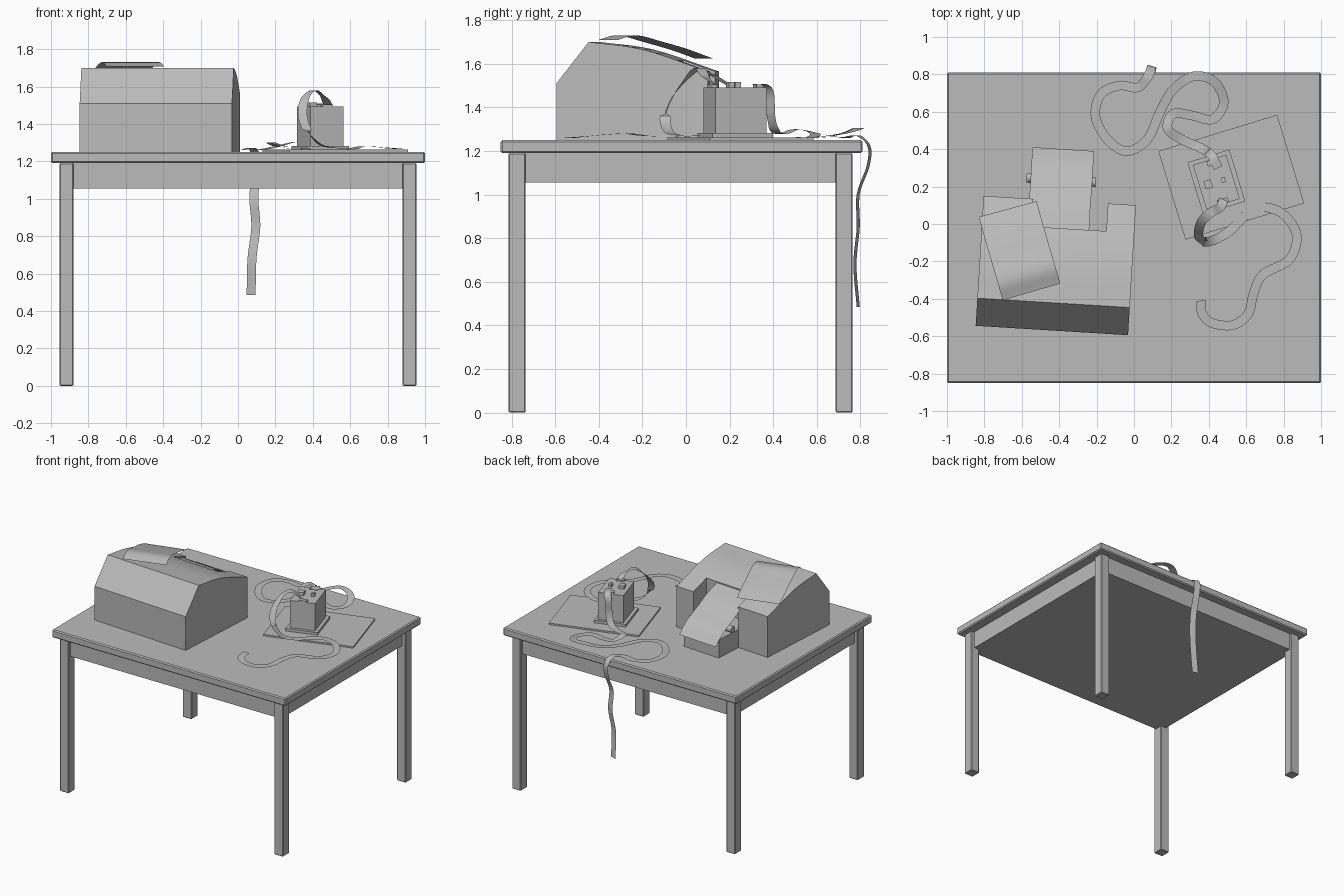
import bpy, bmesh, math
from mathutils import Vector, Matrix

if "Cube" in bpy.data.objects:
    bpy.data.objects.remove(bpy.data.objects["Cube"])

grey = bpy.data.materials.new("plain grey")
grey.use_nodes = True
grey.diffuse_color = (0.5, 0.5, 0.5, 1)
grey.node_tree.nodes["Principled BSDF"].inputs["Base Color"].default_value = (0.5, 0.5, 0.5, 1)


def finish(name, bm, smooth=False):
    mesh = bpy.data.meshes.new(name)
    bm.to_mesh(mesh)
    bm.free()
    mesh.materials.append(grey)
    ob = bpy.data.objects.new(name, mesh)
    bpy.context.collection.objects.link(ob)
    if smooth:
        bpy.ops.object.select_all(action="DESELECT")
        ob.select_set(True)
        bpy.context.view_layer.objects.active = ob
        bpy.ops.object.shade_smooth_by_angle(angle=math.radians(25))
    return ob


def box(name, size, centre, turn=0, bevel=0):
    bm = bmesh.new()
    bmesh.ops.create_cube(bm, size=1)
    bmesh.ops.scale(bm, vec=size, verts=bm.verts)
    if bevel:
        bmesh.ops.bevel(bm, geom=bm.edges[:], offset=bevel, segments=1, affect="EDGES")
    ob = finish(name, bm)
    ob.location = centre
    ob.rotation_euler.z = math.radians(turn)
    return ob


def smooth_path(points, steps=8):
    """Catmull-Rom curve through the points."""
    p = [Vector(q) for q in points]
    p = [2 * p[0] - p[1]] + p + [2 * p[-1] - p[-2]]
    out = []
    for a, b, c, d in zip(p, p[1:], p[2:], p[3:]):
        for i in range(steps):
            t = i / steps
            out.append(0.5 * (2 * b + (c - a) * t + (2 * a - 5 * b + 4 * c - d) * t ** 2
                              + (3 * b - a - 3 * c + d) * t ** 3))
    return out + [p[-2]]


def strip(name, points, width):
    """Thin flat band that follows a path and stays level across its width."""
    path = smooth_path(points)
    bm = bmesh.new()
    side, last = None, None
    for i, q in enumerate(path):
        tangent = (path[min(i + 1, len(path) - 1)] - path[max(i - 1, 0)]).normalized()
        across = tangent.cross(Vector((0, 0, 1)))
        if side is None:
            side = across.normalized()
        elif across.length > 0.5:
            across.normalize()
            side = -across if across.dot(side) < 0 else across
        pair = [bm.verts.new(q + s * side * width / 2) for s in (-1, 1)]
        if last:
            bm.faces.new((last[0], last[1], pair[1], pair[0]))
        last = pair
    return finish(name, bm, True)


# Table
box("table_top", (2, 1.66, 0.06), (0, -0.02, 1.22), bevel=0.008)
box("table_apron", (1.85, 1.54, 0.135), (0, -0.025, 1.1225))
for sx, lr in ((-1, "right"), (1, "left")):
    for y, fb in ((-0.775, "front"), (0.725, "back")):
        box(f"{fb}_{lr}_leg", (0.076, 0.078, 1.19), (sx * 0.917, y, 0.595), bevel=0.005)

# Machine cover: side profile extruded across, with a notch cut in the back
rear = smooth_path([(0, -0.2, 1.70), (0, 0.05, 1.665), (0, 0.348, 1.565)], 5)
profile = [Vector((0, 0.348, 1.25)), Vector((0, -0.348, 1.25)), Vector((0, -0.348, 1.51))] + rear
bm = bmesh.new()
face = bm.faces.new([bm.verts.new(q - Vector((0.408, 0, 0))) for q in profile])
moved = bmesh.ops.extrude_face_region(bm, geom=[face])["geom"]
bmesh.ops.translate(bm, vec=(0.816, 0, 0), verts=[v for v in moved if isinstance(v, bmesh.types.BMVert)])
bmesh.ops.recalc_face_normals(bm, faces=bm.faces)
cover = finish("machine_cover", bm, True)
place = Matrix.Translation((-0.418, -0.222, 0)) @ Matrix.Rotation(math.radians(-3.5), 4, "Z")
cover.matrix_world = place
cutter = box("notch_cutter", (0.40, 0.4, 1), (0, 0, 0))
cutter.matrix_world = place @ Matrix.Translation((0.058, 0.4, 1.6))
cutter.hide_render = True
cutter.hide_viewport = True
cutter.display_type = "WIRE"
cut = cover.modifiers.new("notch", "BOOLEAN")
cut.operation, cut.object, cut.solver = "DIFFERENCE", cutter, "EXACT"

# Carriage in the notch, with its roller
box("carriage", (0.31, 0.36, 0.14), (-0.385, 0.165, 1.32), -3.5)
bm = bmesh.new()
bmesh.ops.create_cone(bm, cap_ends=True, segments=16, radius1=0.025, radius2=0.025, depth=0.37)
roller = finish("roller", bm, True)
roller.rotation_euler = (0, math.radians(90), math.radians(-3.5))
roller.location = (-0.39, 0.235, 1.44)

# Paper sheets
strip("feeding_sheet", [(-0.405, -0.03, 1.61), (-0.398, 0.1, 1.56), (-0.39, 0.2, 1.5),
                        (-0.383, 0.32, 1.435), (-0.378, 0.4, 1.36)], 0.33)
strip("loose_sheet", [(-0.675, 0.08, 1.625), (-0.645, -0.03, 1.665), (-0.61, -0.15, 1.70),
                      (-0.575, -0.27, 1.73), (-0.548, -0.363, 1.708)], 0.32)

# Small device on its plate
box("device_plate", (0.664, 0.495, 0.012), (0.52, 0.25, 1.256), 17)
box("device_foot", (0.235, 0.29, 0.02), (0.44, 0.225, 1.272), 17)
box("device_body", (0.186, 0.246, 0.21), (0.44, 0.225, 1.387), 17)
box("large_button", (0.04, 0.045, 0.025), (0.397, 0.212, 1.503), 17)
box("small_button", (0.022, 0.028, 0.025), (0.478, 0.236, 1.503), 17)
box("back_guide", (0.06, 0.03, 0.015), (0.42, 0.33, 1.497), 17)
box("front_guide", (0.06, 0.03, 0.015), (0.475, 0.12, 1.497), 17)

# Paper tapes
strip("back_tape", [(0.45, 0.3, 1.505), (0.42, 0.36, 1.505), (0.395, 0.385, 1.46), (0.385, 0.39, 1.36),
                    (0.35, 0.41, 1.29), (0.26, 0.45, 1.28), (0.18, 0.51, 1.30), (0.21, 0.59, 1.28),
                    (0.31, 0.58, 1.265), (0.42, 0.56, 1.26), (0.48, 0.65, 1.265), (0.43, 0.76, 1.29),
                    (0.32, 0.79, 1.305), (0.21, 0.72, 1.28), (0.14, 0.6, 1.265), (0.07, 0.45, 1.26),
                    (-0.04, 0.39, 1.26), (-0.14, 0.45, 1.26), (-0.205, 0.57, 1.265), (-0.18, 0.69, 1.265),
                    (-0.08, 0.74, 1.26), (0.02, 0.73, 1.26), (0.075, 0.79, 1.27), (0.095, 0.84, 1.22),
                    (0.095, 0.835, 1.13), (0.085, 0.79, 1.0), (0.095, 0.79, 0.85), (0.075, 0.775, 0.68),
                    (0.07, 0.79, 0.485)], 0.05)
strip("front_tape", [(0.48, 0.13, 1.505), (0.46, 0.09, 1.54), (0.41, 0.06, 1.58), (0.36, 0.01, 1.54),
                     (0.345, -0.06, 1.45), (0.375, -0.095, 1.36), (0.44, -0.08, 1.29), (0.52, -0.03, 1.272),
                     (0.6, 0.05, 1.27), (0.69, 0.09, 1.27), (0.8, 0.05, 1.27), (0.87, -0.06, 1.265),
                     (0.83, -0.19, 1.27), (0.69, -0.27, 1.28), (0.64, -0.37, 1.275), (0.61, -0.48, 1.265),
                     (0.53, -0.54, 1.26), (0.42, -0.53, 1.26), (0.365, -0.48, 1.265), (0.36, -0.41, 1.27)], 0.05)
